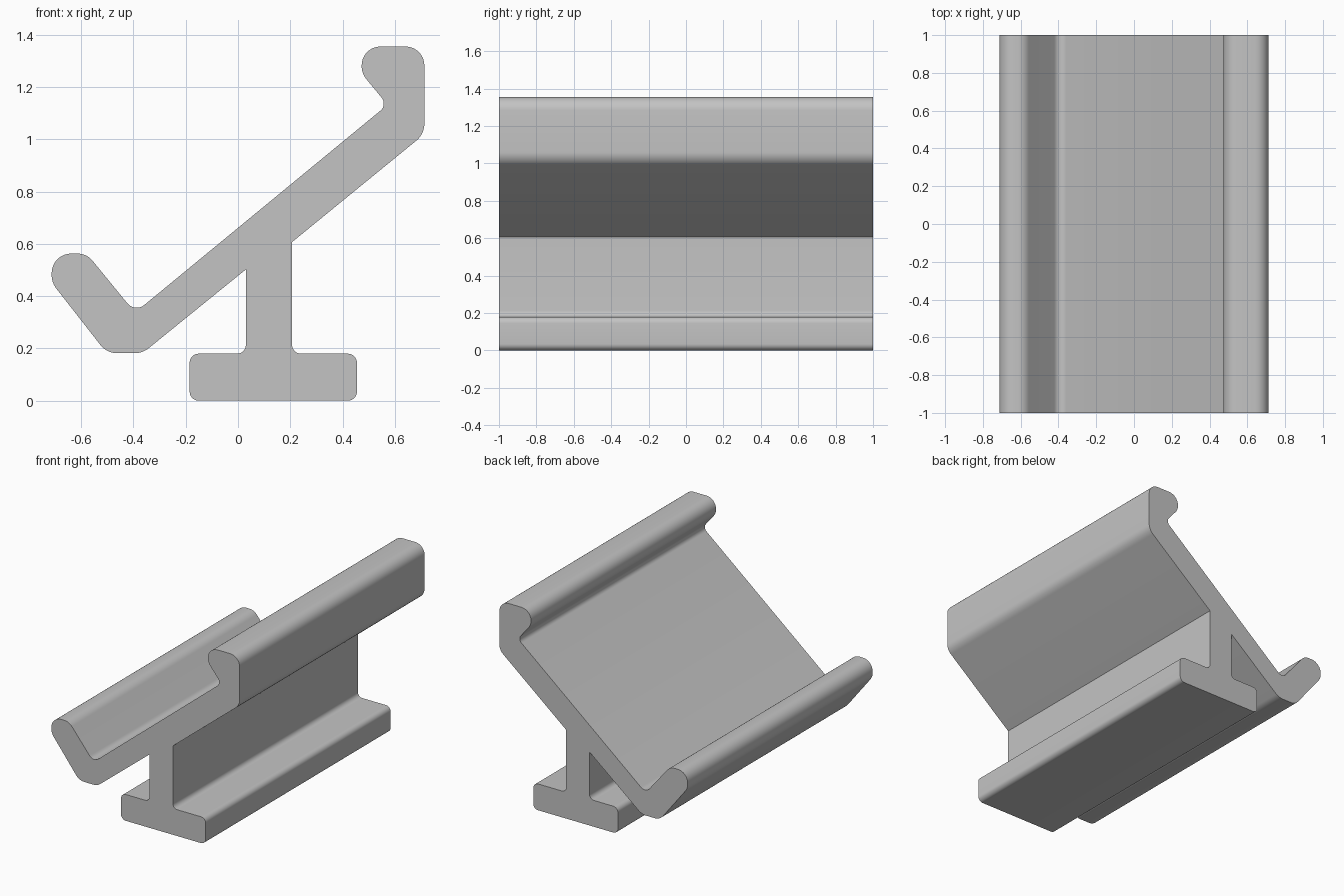
import bpy, bmesh, math
from mathutils import Vector

cube = bpy.data.objects.get("Cube")
if cube:
    bpy.data.objects.remove(cube, do_unlink=True)

HALF_LENGTH = 1.0

# Sharp corners of the rail section, anticlockwise: x, z, fillet radius
CORNERS = [
    # foot and right side of the stem
    (-0.185, 0, 0.035), (0.455, 0, 0.035), (0.455, 0.18, 0.035),
    (0.207, 0.18, 0.033), (0.207, 0.607, 0),
    # upper hook
    (0.713, 1.02, 0.085), (0.713, 1.355, 0.072), (0.473, 1.355, 0.072),
    (0.473, 1.252, 0.08), (0.572, 1.132, 0.035),
    # lower lip
    (-0.394, 0.337, 0.045), (-0.579, 0.563, 0.075), (-0.713, 0.563, 0.075),
    (-0.713, 0.452, 0.085), (-0.502, 0.182, 0.08), (-0.365, 0.182, 0.085),
    # left side of the stem
    (0.03, 0.502, 0), (0.03, 0.18, 0.033), (-0.185, 0.18, 0.035),
]


def fillet(prev, corner, nxt, radius, steps=8):
    """Points of an arc tangent to both sides of a corner."""
    if radius == 0:
        return [corner]
    a, b = (prev - corner).normalized(), (nxt - corner).normalized()
    half = a.angle(b) / 2
    centre = corner + (a + b).normalized() * (radius / math.sin(half))
    reach = radius / math.tan(half)
    start, end = corner + a * reach - centre, corner + b * reach - centre
    sweep = math.pi - 2 * half
    return [centre + (start * math.sin(sweep * (1 - i / steps))
                      + end * math.sin(sweep * i / steps)) / math.sin(sweep)
            for i in range(steps + 1)]


# Rounded section
points = [Vector((x, -HALF_LENGTH, z)) for x, z, r in CORNERS]
outline = []
for i, (x, z, r) in enumerate(CORNERS):
    outline += fillet(points[i - 1], points[i], points[(i + 1) % len(points)], r)

# Extrude the section along the rail
bm = bmesh.new()
face = bm.faces.new([bm.verts.new(p) for p in outline])
result = bmesh.ops.extrude_face_region(bm, geom=[face], use_keep_orig=True)
ends = [g for g in result["geom"] if isinstance(g, bmesh.types.BMVert)]
bmesh.ops.translate(bm, verts=ends, vec=(0, 2 * HALF_LENGTH, 0))
bmesh.ops.recalc_face_normals(bm, faces=bm.faces)
mesh = bpy.data.meshes.new("slanted_rail")
bm.to_mesh(mesh)
bm.free()

rail = bpy.data.objects.new("slanted_rail", mesh)
bpy.context.collection.objects.link(rail)

# Plain grey
grey = bpy.data.materials.new("light_grey")
grey.use_nodes = True
colour = (0.55, 0.55, 0.55, 1)
grey.diffuse_color = colour
for node in grey.node_tree.nodes:
    if node.type == "BSDF_PRINCIPLED":
        node.inputs["Base Color"].default_value = colour
mesh.materials.append(grey)

# Smooth fillets, sharp ends
bpy.ops.object.select_all(action="DESELECT")
rail.select_set(True)
bpy.context.view_layer.objects.active = rail
bpy.ops.object.shade_smooth_by_angle(angle=math.radians(30))
